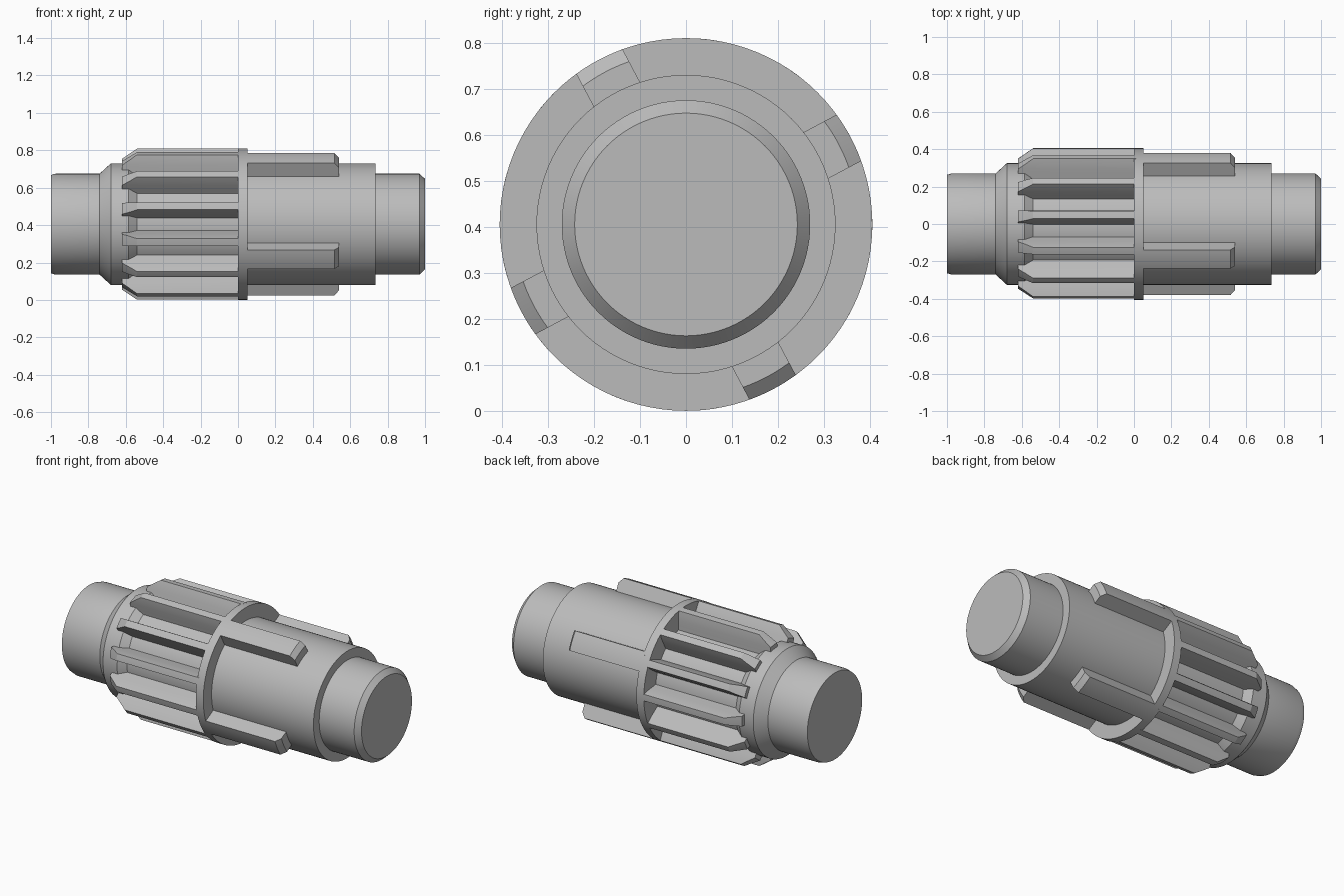
import bpy, bmesh
from math import sin, cos, pi, sqrt, radians

cube = bpy.data.objects.get("Cube")
if cube:
    bpy.data.objects.remove(cube, do_unlink=True)

AXIS_Z = 0.405      # height of the shaft axis
OUTER = 0.405       # flange, tooth tip and key radius
ROOT = 0.293        # gullet floor radius

steel = bpy.data.materials.new("steel grey")
steel.use_nodes = True
GREY = (0.5, 0.5, 0.5, 1)
steel.diffuse_color = GREY
steel.node_tree.nodes["Principled BSDF"].inputs["Base Color"].default_value = GREY


def finish(name, bm):
    bmesh.ops.recalc_face_normals(bm, faces=bm.faces)
    mesh = bpy.data.meshes.new(name)
    bm.to_mesh(mesh)
    bm.free()
    obj = bpy.data.objects.new(name, mesh)
    obj.location.z = AXIS_Z
    mesh.materials.append(steel)
    bpy.context.collection.objects.link(obj)
    bpy.ops.object.select_all(action='DESELECT')
    obj.select_set(True)
    bpy.context.view_layer.objects.active = obj
    bpy.ops.object.shade_smooth_by_angle(angle=radians(20))
    return obj


def lathe(name, profile, sides=96):
    """Turn (x, radius) points around the x axis and cap both ends."""
    bm = bmesh.new()
    rings = [[bm.verts.new((x, r * cos(2 * pi * i / sides), r * sin(2 * pi * i / sides)))
              for i in range(sides)] for x, r in profile]
    for a, b in zip(rings, rings[1:]):
        for i in range(sides):
            j = (i + 1) % sides
            bm.faces.new((a[i], a[j], b[j], b[i]))
    bm.faces.new(rings[0])
    bm.faces.new(rings[-1])
    return finish(name, bm)


def rib(bm, levels, angle, cols=4):
    """Lengthwise rib; each level is (radius, half width, x start, x end)."""
    c, s = cos(angle), sin(angle)
    ends = ([], [])
    for r, half, x0, x1 in levels:
        for grid, x in zip(ends, (x0, x1)):
            row = []
            for i in range(cols + 1):
                w = half * (2 * i / cols - 1)
                h = sqrt(r * r - w * w)
                row.append(bm.verts.new((x, h * c - w * s, h * s + w * c)))
            grid.append(row)
    start, end = ends
    for k in range(len(levels) - 1):
        for g in ends:      # end walls
            for i in range(cols):
                bm.faces.new((g[k][i], g[k][i + 1], g[k + 1][i + 1], g[k + 1][i]))
        for i in (0, cols):     # flanks
            bm.faces.new((start[k][i], start[k + 1][i], end[k + 1][i], end[k][i]))
    for k in (0, -1):       # floor and outer land
        for i in range(cols):
            bm.faces.new((start[k][i], start[k][i + 1], end[k][i + 1], end[k][i]))


# Turned body: journals, collar, gullet floor, flange and barrel
lathe("shaft_body", [
    (-1, 0.263), (-0.975, 0.27), (-0.74, 0.27), (-0.68, 0.325), (-0.585, 0.325),
    (-0.54, ROOT), (0, ROOT), (0, OUTER), (0.05, OUTER), (0.05, 0.325),
    (0.735, 0.325), (0.735, 0.27), (0.97, 0.27), (1, 0.242)])

# Spline teeth with tapered flanks and a chamfered lead-in
TEETH = 13
bm = bmesh.new()
tooth = [(0.27, 0.04, -0.62, 0.01), (ROOT, 0.037, -0.62, 0.01), (0.32, 0.034, -0.62, 0.01),
         (0.35, 0.031, -0.62, 0.01), (0.38, 0.026, -0.576, 0.01), (OUTER, 0.02, -0.54, 0.01)]
for i in range(TEETH):
    rib(bm, tooth, 2 * pi * i / TEETH)
finish("spline_teeth", bm)

# Four keys on the barrel, chamfered at the free end
bm = bmesh.new()
key = [(0.3, 0.057, 0.04, 0.54), (0.375, 0.057, 0.04, 0.54), (OUTER, 0.057, 0.04, 0.515)]
for i in range(4):
    rib(bm, key, radians(28 + 90 * i), cols=6)
finish("barrel_keys", bm)
